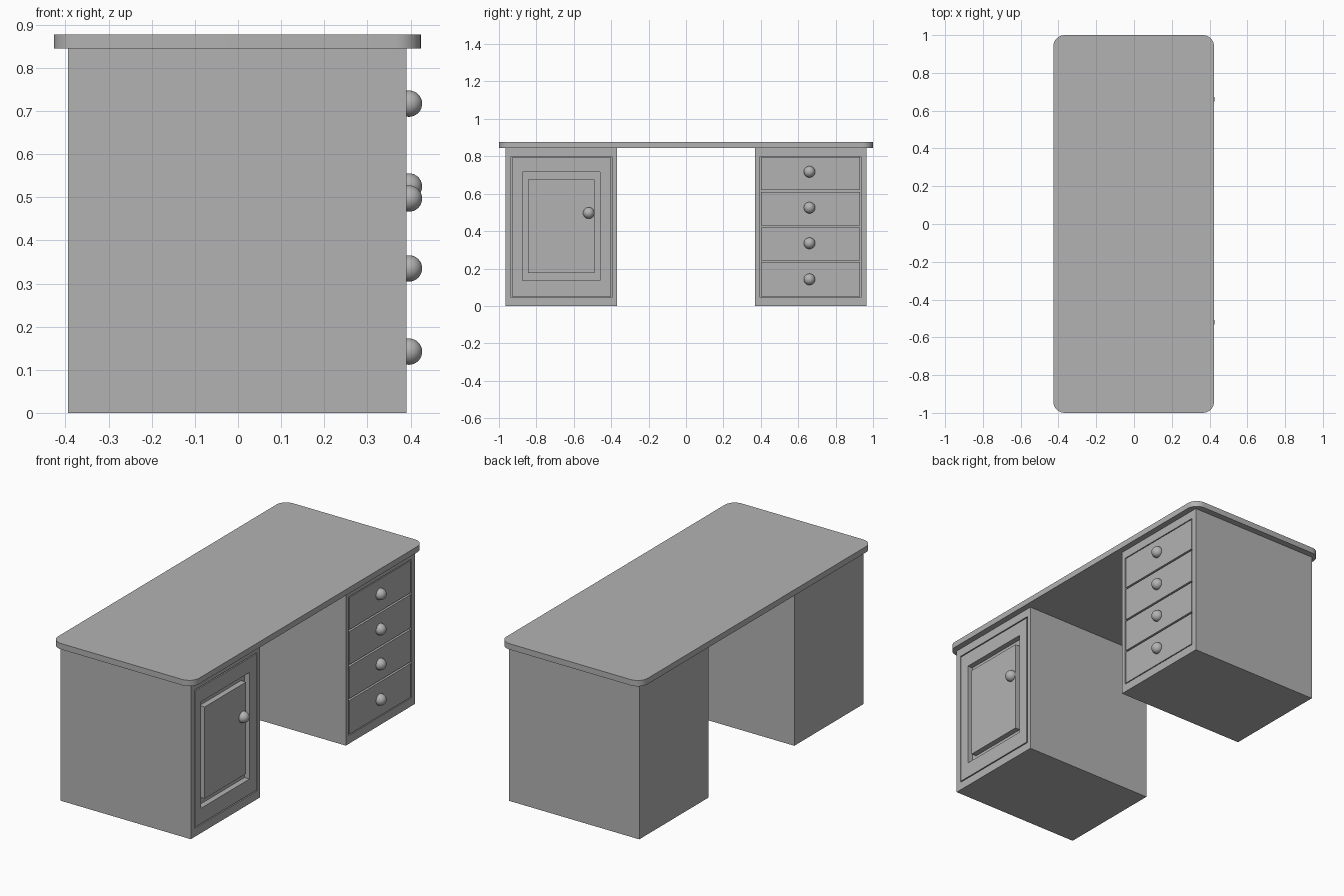
import bpy, bmesh
from mathutils import Matrix

if "Cube" in bpy.data.objects:
    bpy.data.objects.remove(bpy.data.objects["Cube"])

grey = bpy.data.materials.new("plain grey")
grey.diffuse_color = (0.45, 0.45, 0.45, 1)
grey.use_nodes = True
grey.node_tree.nodes["Principled BSDF"].inputs["Base Color"].default_value = grey.diffuse_color

BACK, FRONT, TOP = -0.394, 0.391, 0.845
GAP, GROOVE, RECESS = 0.006, 0.02, 0.03


def finish(bm, name, smooth=False):
    bmesh.ops.recalc_face_normals(bm, faces=bm.faces)
    me = bpy.data.meshes.new(name)
    bm.to_mesh(me)
    bm.free()
    ob = bpy.data.objects.new(name, me)
    bpy.context.collection.objects.link(ob)
    me.materials.append(grey)
    if smooth:
        bpy.context.view_layer.objects.active = ob
        ob.select_set(True)
        bpy.ops.object.shade_smooth_by_angle()
        ob.select_set(False)
    return ob


def shrink(r, d):
    return (r[0] + d, r[1] - d, r[2] + d, r[3] - d)


def loft(name, loops):
    """Stitch (rect, x) loops together, capping both ends."""
    bm = bmesh.new()
    rings = []
    for (y0, y1, z0, z1), x in loops:
        rings.append([bm.verts.new((x, y, z)) for y, z in
                      ((y0, z0), (y1, z0), (y1, z1), (y0, z1))])
    for a, b in zip(rings, rings[1:]):
        for i in range(4):
            j = (i + 1) % 4
            bm.faces.new((a[i], a[j], b[j], b[i]))
    bm.faces.new(rings[0])
    bm.faces.new(rings[-1])
    return finish(bm, name)


def knob(name, y, z):
    bm = bmesh.new()
    bmesh.ops.create_uvsphere(bm, u_segments=32, v_segments=16, radius=0.0305)
    bmesh.ops.transform(bm, verts=bm.verts,
                        matrix=Matrix.Translation((0.3965, y, z)) @ Matrix.Rotation(1.5708, 4, 'Y'))
    # flat back, just inside the front panel
    bmesh.ops.bisect_plane(bm, geom=bm.verts[:] + bm.edges[:] + bm.faces[:],
                           plane_co=(0.389, 0, 0), plane_no=(1, 0, 0), clear_inner=True)
    finish(bm, name, True)


# Desk top with rounded corners
bm = bmesh.new()
bmesh.ops.create_cube(bm, size=1)
bmesh.ops.transform(bm, verts=bm.verts,
                    matrix=Matrix.Translation((-0.0015, 0, 0.861)) @ Matrix.Diagonal((0.851, 2, 0.032, 1)))
upright = [e for e in bm.edges if abs(e.verts[0].co.z - e.verts[1].co.z) > 0.01]
bmesh.ops.bevel(bm, geom=upright, offset=0.06, segments=8, profile=0.5, affect='EDGES')
finish(bm, "desk_top", True)

# Door cabinet: frame, thin gap, door with a grooved raised panel
body = (-0.965, -0.37, 0, TOP)
door = (-0.935, -0.395, 0.045, 0.80)
panel = (-0.875, -0.46, 0.135, 0.715)
field = (-0.845, -0.49, 0.175, 0.675)
leaf = shrink(door, GAP)
loft("door_cabinet", [
    (body, BACK), (body, FRONT), (door, FRONT), (door, FRONT - GROOVE),
    (leaf, FRONT - GROOVE), (leaf, FRONT), (panel, FRONT), (panel, FRONT - RECESS),
    (field, FRONT - RECESS), (field, FRONT)])
knob("door_knob", -0.52, 0.497)

# Drawer cabinet: body with an open recess
body = (0.37, 0.965, 0, TOP)
opening = (0.395, 0.935, 0.045, 0.80)
loft("drawer_cabinet", [(body, BACK), (body, FRONT), (opening, FRONT),
                        (opening, FRONT - GROOVE)])

# Four drawer fronts filling the recess, each with a knob
edges = [0.045, 0.239, 0.424, 0.615, 0.80]
knob_heights = [0.142, 0.335, 0.525, 0.717]
for i in range(4):
    r = (0.395 + GAP, 0.935 - GAP, edges[i] + 0.005, edges[i + 1] - 0.005)
    loft(f"drawer_front_{i + 1}", [(r, FRONT - GROOVE - 0.001), (r, FRONT)])
    knob(f"drawer_knob_{i + 1}", 0.66, knob_heights[i])
